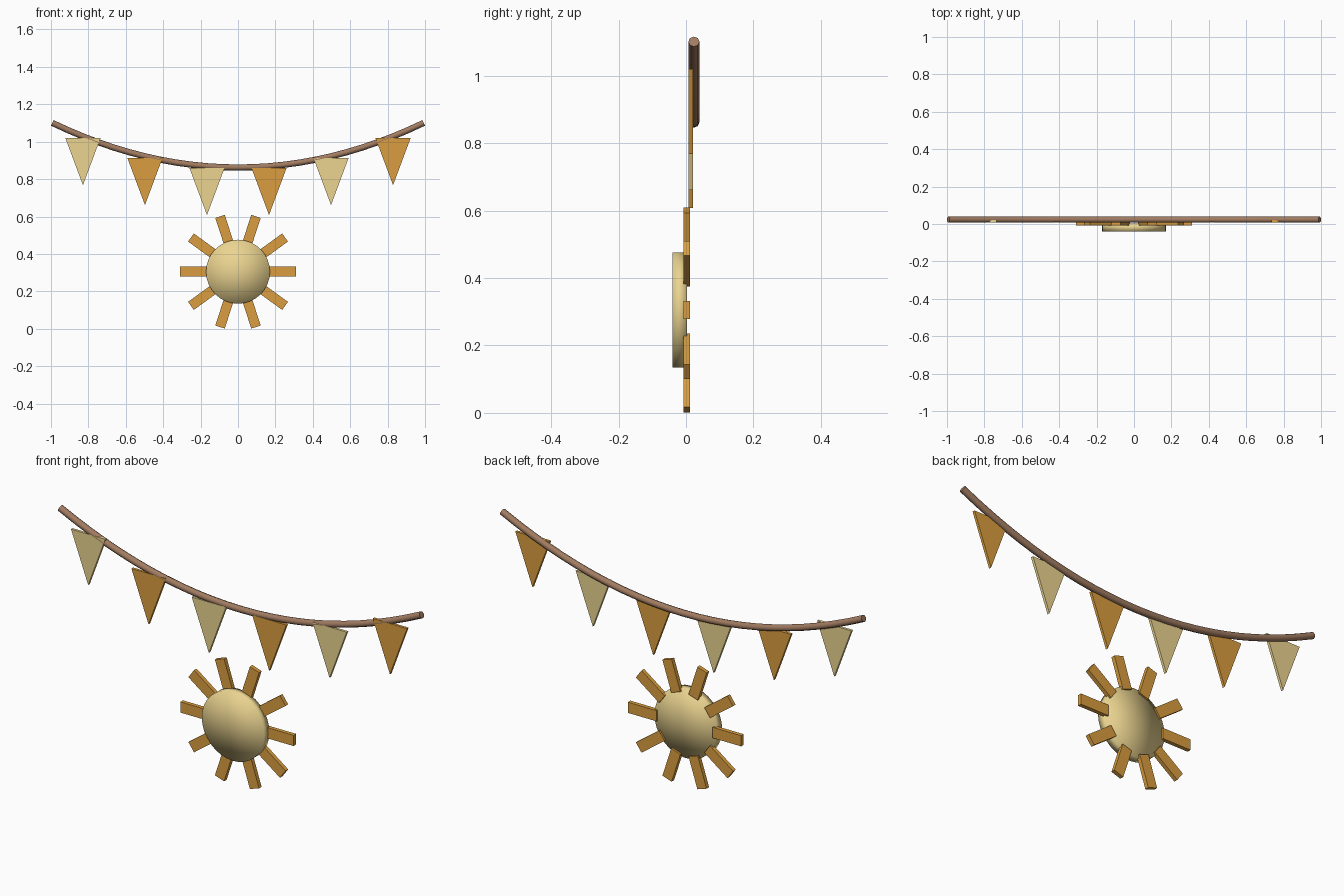
import bpy, bmesh
from math import pi, cos, sin
from mathutils import Matrix, Vector

if "Cube" in bpy.data.objects:
    bpy.data.objects.remove(bpy.data.objects["Cube"])


def material(name, rgb):
    m = bpy.data.materials.new(name)
    m.diffuse_color = (*rgb, 1)
    m.use_nodes = True
    m.node_tree.nodes["Principled BSDF"].inputs["Base Color"].default_value = m.diffuse_color
    return m


YELLOW = material("pale_yellow", (0.83, 0.66, 0.28))
ORANGE = material("orange", (0.70, 0.34, 0.05))
BROWN = material("rope_brown", (0.36, 0.20, 0.12))
SUN_Z = 0.305


def add_mesh(name, bm, mat, smooth=False):
    bmesh.ops.recalc_face_normals(bm, faces=bm.faces)
    me = bpy.data.meshes.new(name)
    for f in bm.faces:
        f.smooth = smooth
    bm.to_mesh(me)
    bm.free()
    me.materials.append(mat)
    ob = bpy.data.objects.new(name, me)
    bpy.context.collection.objects.link(ob)
    return ob


def rope_z(x):
    return 0.862 + 0.242 * x * x


# Sagging rope: eight-sided tube swept along a parabola
bm = bmesh.new()
STEPS, SIDES, R = 24, 8, 0.0165
rings = []
for i in range(STEPS + 1):
    x = -0.993 + 1.986 * i / STEPS
    normal = Vector((-0.484 * x, 0, 1)).normalized()
    centre = Vector((x, 0.0235, rope_z(x)))
    rings.append([bm.verts.new(centre + R * (cos(a) * Vector((0, 1, 0)) + sin(a) * normal))
                  for a in (2 * pi * k / SIDES for k in range(SIDES))])
for a, b in zip(rings, rings[1:]):
    for k in range(SIDES):
        n = (k + 1) % SIDES
        bm.faces.new((a[k], a[n], b[n], b[k]))
bm.faces.new(rings[0])
bm.faces.new(rings[-1])
rope = add_mesh("rope", bm, BROWN, True)
bpy.context.view_layer.objects.active = rope
rope.select_set(True)
bpy.ops.object.shade_smooth_by_angle(angle=pi / 3)

# Triangular pennants, alternating colours
for i in range(6):
    x = -0.829 + 0.3316 * i
    top = rope_z(x) - 0.009
    bm = bmesh.new()
    tri = [(x - 0.094, top), (x + 0.094, top), (x, top - 0.252)]
    face = bm.faces.new([bm.verts.new((px, 0.008, pz)) for px, pz in tri])
    ext = bmesh.ops.extrude_face_region(bm, geom=[face])
    bmesh.ops.translate(bm, vec=(0, 0.013, 0),
                        verts=[v for v in ext["geom"] if isinstance(v, bmesh.types.BMVert)])
    add_mesh(f"pennant_{i + 1}", bm, ORANGE if i % 2 else YELLOW)

# Sun disc: fully smooth-shaded short cylinder with fanned caps
bm = bmesh.new()
bmesh.ops.create_cone(bm, cap_ends=True, cap_tris=True, segments=32,
                      radius1=0.171, radius2=0.171, depth=0.043,
                      matrix=Matrix.Translation((0, -0.0185, SUN_Z)) @ Matrix.Rotation(pi / 2, 4, 'X'))
add_mesh("sun_disc", bm, YELLOW, True)

# Sun rays
for i in range(10):
    bm = bmesh.new()
    bmesh.ops.create_cube(bm, size=1, matrix=Matrix.Translation((0, 0.002, SUN_Z))
                          @ Matrix.Rotation(-2 * pi * i / 10, 4, 'Y')
                          @ Matrix.Translation((0.2325, 0, 0))
                          @ Matrix.Diagonal((0.157, 0.02, 0.053, 1)))
    add_mesh(f"sun_ray_{i + 1}", bm, ORANGE)
